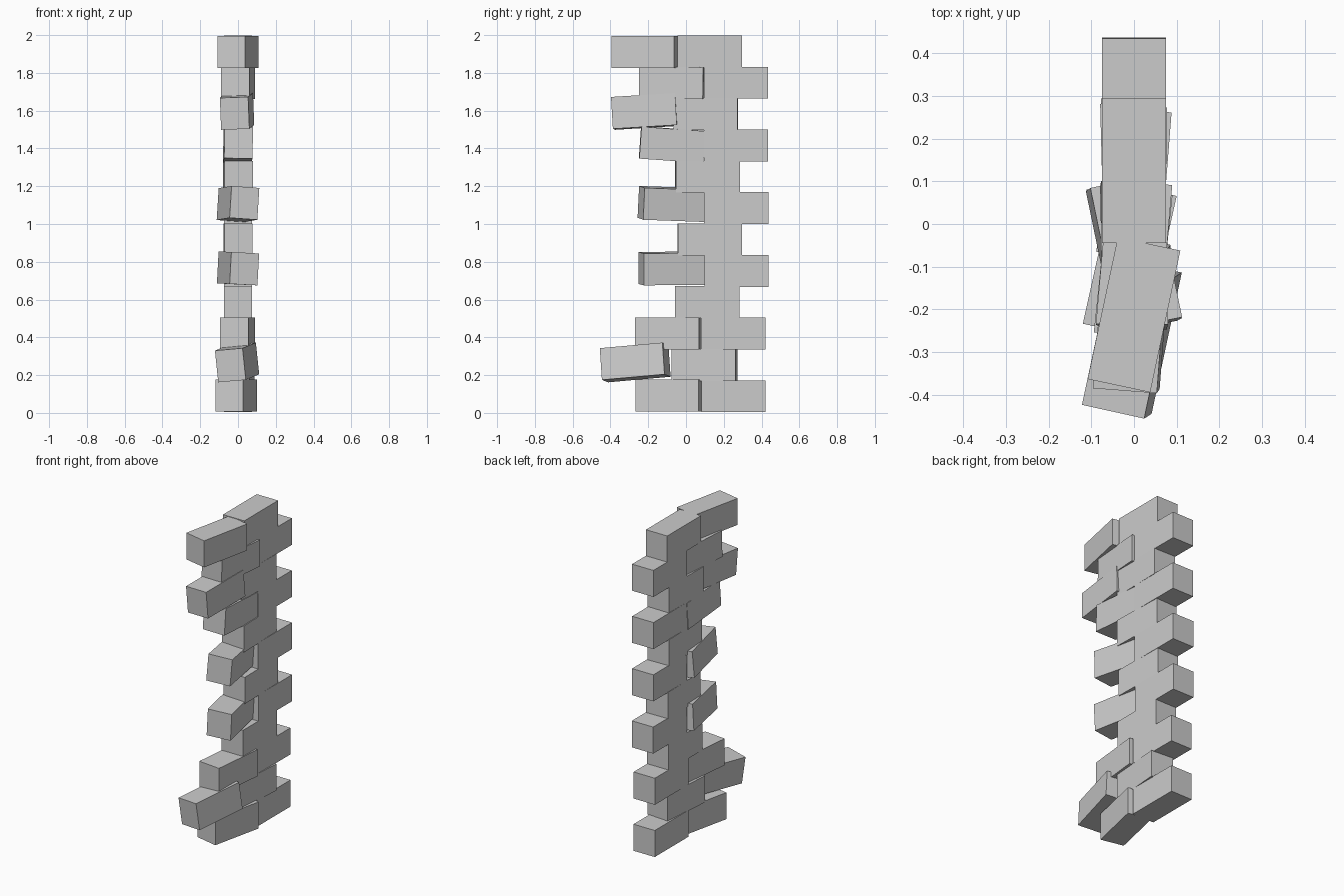
import bpy
from math import radians

SIZE = (0.15, 0.34, 0.169)   # brick width, length, height
PITCH = 0.166                # course height


def brick(name, course, y, x=0.0, dz=0.0, pitch=0, roll=0, yaw=0):
    """One brick, centred on (x, y) in the given course, angles in degrees."""
    bpy.ops.mesh.primitive_cube_add(
        size=1,
        location=(x, y, 0.088 + course * PITCH + dz),
        rotation=(radians(pitch), radians(roll), radians(yaw)))
    ob = bpy.context.object
    ob.name = name
    ob.scale = SIZE


# Straight backbone: even courses stick out at the back, odd ones are set in
back_y = [0.251, 0.098, 0.25, 0.113, 0.267, 0.126,
          0.266, 0.114, 0.264, 0.105, 0.265, 0.126]
back_yaw = {1: -4.5, 5: 1, 7: 1.5, 9: -1}
for i, y in enumerate(back_y):
    brick(f"backbone_brick_{i}", i, y, yaw=back_yaw.get(i, 0))

# Loose, crooked front bricks: course, y, x, dz, pitch, roll, yaw
front = [
    (0, -0.084, -0.01, 0.003, 0, 0, -12.5),
    (1, -0.269, -0.005, 0.013, 5, -5, -12.5),
    (2, -0.093, -0.002, 0.0, 0, 0, -6),
    (4, -0.071, 0.0, 0.013, 0.5, 3, 11.5),
    (6, -0.071, 0.0, 0.022, -2, 4, 11.5),
    (8, -0.073, 0.0, 0.004, -4, 1, 1),
    (9, -0.217, -0.005, 0.014, 3.5, -2, -4.5),
    (10, -0.073, 0.0, 0.0, -1, 0, -5),
    (11, -0.213, 0.0, -0.003, 0, 0, -12),
]
for course, y, x, dz, pitch, roll, yaw in front:
    brick(f"loose_brick_{course}", course, y, x, dz, pitch, roll, yaw)
